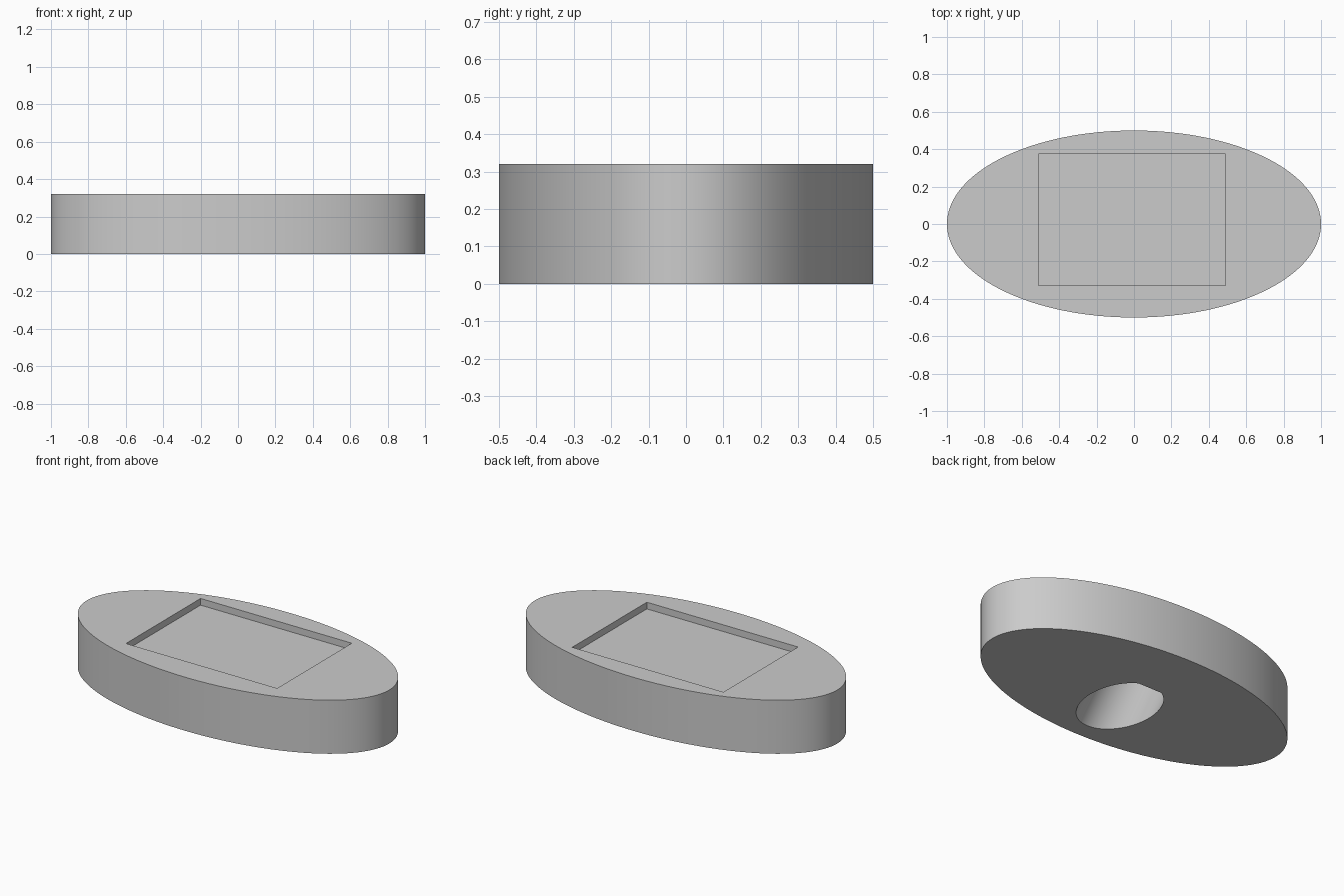
import bpy, bmesh, math
from mathutils import Matrix, Vector

cube = bpy.data.objects.get("Cube")
if cube:
    bpy.data.objects.remove(cube, do_unlink=True)

HEIGHT = 0.32
POCKET_DEPTH = 0.04

grey = bpy.data.materials.new("plain grey")
grey.use_nodes = True
colour = (0.6, 0.6, 0.6, 1)
grey.diffuse_color = colour
grey.node_tree.nodes["Principled BSDF"].inputs["Base Color"].default_value = colour


def make_object(name, bm):
    mesh = bpy.data.meshes.new(name)
    bm.to_mesh(mesh)
    bm.free()
    mesh.materials.append(grey)
    obj = bpy.data.objects.new(name, mesh)
    bpy.context.collection.objects.link(obj)
    return obj


def cylinder(name, matrix, radius, depth, sides):
    bm = bmesh.new()
    bmesh.ops.create_cone(bm, cap_ends=True, segments=sides, radius1=radius,
                          radius2=radius, depth=depth, matrix=matrix)
    return make_object(name, bm)


def box(name, low, high):
    low, high = Vector(low), Vector(high)
    bm = bmesh.new()
    bmesh.ops.create_cube(bm, size=1, matrix=Matrix.Translation((low + high) / 2)
                          @ Matrix.Diagonal((*(high - low), 1)))
    return make_object(name, bm)


def cut(target, cutter):
    mod = target.modifiers.new(cutter.name, "BOOLEAN")
    mod.operation = "DIFFERENCE"
    mod.solver = "EXACT"
    mod.object = cutter
    bpy.context.view_layer.objects.active = target
    bpy.ops.object.modifier_apply(modifier=mod.name)
    bpy.data.objects.remove(cutter, do_unlink=True)


# Oval body
body = cylinder("oval_base", Matrix.Translation((0, 0, HEIGHT / 2))
                @ Matrix.Diagonal((1, 0.5, 1, 1)), 1, HEIGHT, 128)

# Shallow rectangular pocket in the top
cut(body, box("pocket_cutter", (-0.51, -0.33, HEIGHT - POCKET_DEPTH), (0.49, 0.375, 0.5)))

# Blind round hole in the underside, slanting up towards the back
slant = (Matrix.Translation((0, -0.12, 0)) @ Matrix.Rotation(math.radians(-42), 4, "X"))
inner, outer = 0.17, 0.6
cut(body, cylinder("hole_cutter", slant @ Matrix.Translation((0, 0, (inner - outer) / 2)),
                   0.205, inner + outer, 64))

# Smooth curved walls, sharp rims
bpy.ops.object.select_all(action="DESELECT")
body.select_set(True)
bpy.context.view_layer.objects.active = body
bpy.ops.object.shade_smooth_by_angle(angle=math.radians(30))
